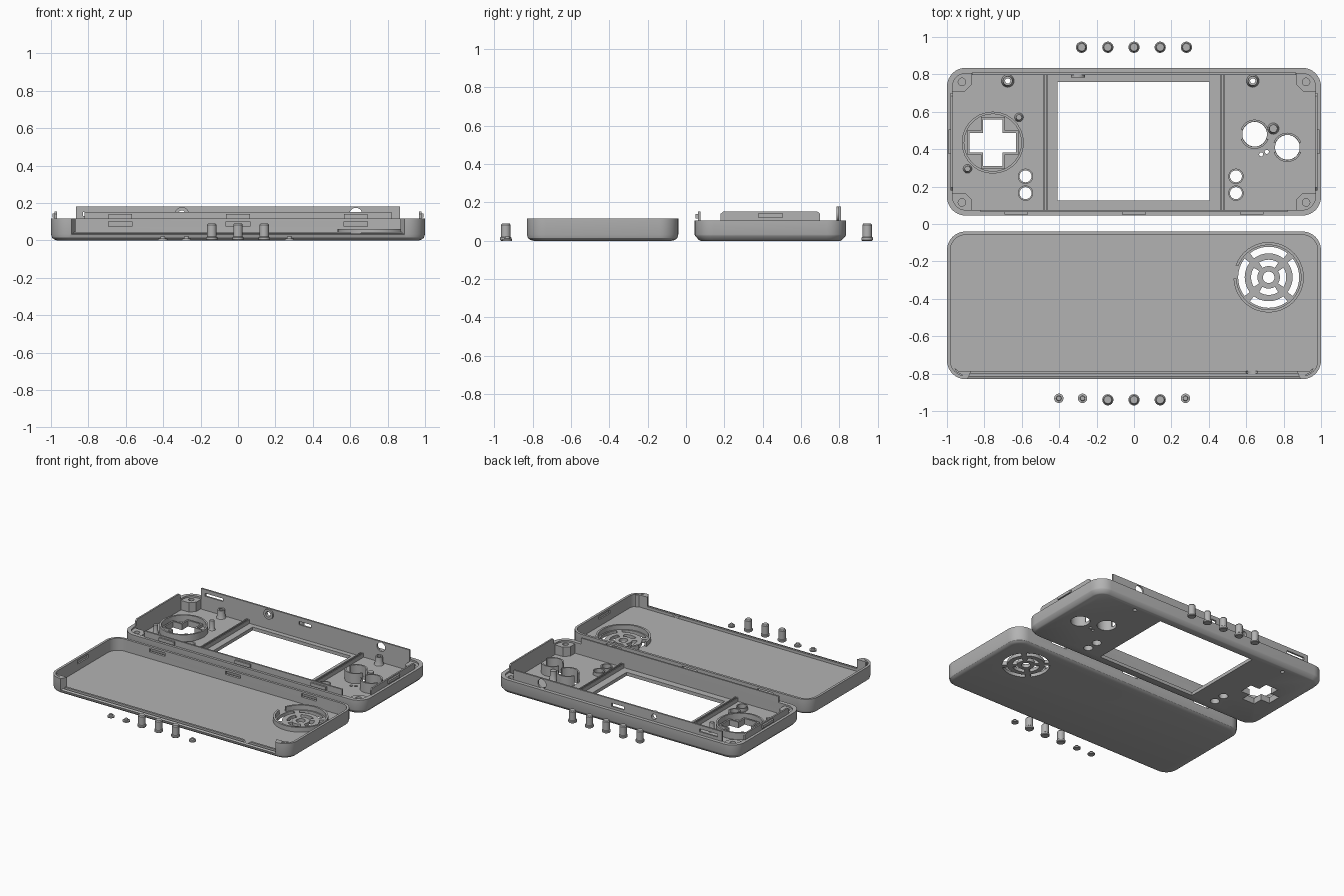
import bpy, bmesh, math
from mathutils import Matrix, Vector

if "Cube" in bpy.data.objects:
    bpy.data.objects.remove(bpy.data.objects["Cube"])

grey = bpy.data.materials.new("grey plastic")
grey.diffuse_color = (0.45, 0.45, 0.45, 1)
grey.use_nodes = True
grey.node_tree.nodes["Principled BSDF"].inputs["Base Color"].default_value = grey.diffuse_color


def finish(name, bm, smooth=True):
    bmesh.ops.recalc_face_normals(bm, faces=bm.faces)
    me = bpy.data.meshes.new(name)
    bm.to_mesh(me)
    bm.free()
    me.materials.append(grey)
    ob = bpy.data.objects.new(name, me)
    bpy.context.collection.objects.link(ob)
    return ob


def loft(name, loops, closed=False):
    """Skin a list of equal point loops into a solid."""
    bm = bmesh.new()
    rows = [[bm.verts.new(p) for p in lp] for lp in loops]
    n = len(rows[0])
    pairs = list(zip(rows, rows[1:])) + ([(rows[-1], rows[0])] if closed else [])
    for a, b in pairs:
        for i in range(n):
            j = (i + 1) % n
            bm.faces.new((a[i], a[j], b[j], b[i]))
    if not closed:
        bm.faces.new(rows[0])
        bm.faces.new(rows[-1])
    return finish(name, bm)


def prism(name, pts, z0, z1):
    return loft(name, [[(x, y, z) for x, y in pts] for z in (z0, z1)])


def box(name, x0, x1, y0, y1, z0, z1):
    return prism(name, [(x0, y0), (x1, y0), (x1, y1), (x0, y1)], z0, z1)


def circle(cx, cy, r, n=28):
    return [(cx + r * math.cos(2 * math.pi * i / n), cy + r * math.sin(2 * math.pi * i / n)) for i in range(n)]


def turned(name, cx, cy, profile, closed=False, n=28):
    """Round part from (radius, z) pairs."""
    return loft(name, [[(x, y, z) for x, y in circle(cx, cy, r, n)] for r, z in profile], closed)


def tube(name, cx, cy, r0, r1, z0, z1):
    return turned(name, cx, cy, [(r0, z0), (r1, z0), (r1, z1), (r0, z1)], True)


def arc(name, cx, cy, r0, r1, a0, a1, z0, z1, n=16):
    """Piece of a ring between two angles in degrees."""
    ang = [math.radians(a0 + (a1 - a0) * i / n) for i in range(n + 1)]
    pts = [(cx + r1 * math.cos(a), cy + r1 * math.sin(a)) for a in ang]
    pts += [(cx + r0 * math.cos(a), cy + r0 * math.sin(a)) for a in reversed(ang)]
    return prism(name, pts, z0, z1)


def hole_y(x, z, r, y0, y1):
    """Round cutter along y."""
    return loft("cutter", [[(px, y, pz) for px, pz in circle(x, z, r)] for y in (y0, y1)])


def cross(cx, cy, w, a):
    return [(cx + x, cy + y) for x, y in ((-w, -a), (w, -a), (w, -w), (a, -w), (a, w), (w, w), (w, a),
                                          (-w, a), (-w, w), (-a, w), (-a, -w), (-w, -w))]


def cut(ob, cutters):
    for c in cutters:
        m = ob.modifiers.new("cut", 'BOOLEAN')
        m.operation, m.solver, m.object = 'DIFFERENCE', 'EXACT', c
    dg = bpy.context.evaluated_depsgraph_get()
    dg.update()
    me = bpy.data.meshes.new_from_object(ob.evaluated_get(dg))
    ob.modifiers.clear()
    ob.data = me
    for c in cutters:
        bpy.data.objects.remove(c)


def tray(name, cy, profile, hx=1.0, hy=0.395, rad=0.1):
    """Open rounded tray from (inset, z) pairs running outside, over the rim and inside."""
    loops = []
    for d, z in profile:
        r = max(rad - d, 0.02)
        lp = []
        for k, (sx, sy) in enumerate(((1, 1), (-1, 1), (-1, -1), (1, -1))):
            for i in range(9):
                a = math.pi / 2 * (k + i / 8)
                lp.append((sx * (hx - d - r) + r * math.cos(a), cy + sy * (hy - d - r) + r * math.sin(a), z))
        loops.append(lp)
    return loft(name, loops)


F = 0.025            # floor thickness
HOOKS = (-0.63, 0, 0.63)

# ---- face half of the case
face = tray("face_shell", 0.44, [(0.03, 0), (0.022, 0.004), (0.003, 0.025), (0, 0.033), (0, 0.107), (0.03, 0.107), (0.03, F)])
PAD = (-0.755, 0.435)
ROUND = ((0.645, 0.48), (0.82, 0.41))
SMALL = [(x, y) for x in (-0.58, 0.545) for y in (0.255, 0.165)]
POSTS = ((-0.675, 0.765), (0.635, 0.765))
cuts = [box("cutter", -0.41, 0.405, 0.125, 0.76, -1, 1), prism("cutter", cross(*PAD, 0.052, 0.125), -1, 1)]
holes = [(c, 0.066) for c in ROUND] + [(c, 0.032) for c in SMALL] + [(c, 0.014) for c in POSTS]
holes += [((0.68, 0.372), 0.011), ((0.71, 0.386), 0.011)]
cuts += [prism("cutter", circle(*c, r), -1, 1) for c, r in holes]
cut(face, cuts)

# rear wall with its ports
rear = box("rear_wall", -0.865, 0.865, 0.796, 0.809, 0.02, 0.18)
cut(rear, [hole_y(0.63, 0.14, 0.034, 0.7, 0.9), hole_y(-0.3, 0.14, 0.02, 0.7, 0.9),
           box("cutter", -0.83, -0.68, 0.7, 0.9, 0.13, 0.152), box("cutter", -0.05, 0.05, 0.7, 0.9, 0.125, 0.15)])
port = tube("port_collar", 0, 0, 0.02, 0.038, -0.012, 0.0)
port.matrix_world = Matrix.Translation((-0.3, 0.796, 0.14)) @ Matrix.Rotation(math.pi / 2, 4, 'X') @ Matrix.Translation((0, 0, 0.012))

# front and side tongues with snap hooks
box("front_tongue", -0.82, 0.82, 0.063, 0.075, 0.02, 0.152)
for x in HOOKS:
    box("front_hook", x - 0.063, x + 0.063, 0.05, 0.065, 0.115, 0.14)
for s in (-1, 1):
    pts = [(0.18, 0.02), (0.70, 0.02), (0.70, 0.14), (0.685, 0.153), (0.195, 0.153), (0.18, 0.14)]
    loft("side_tongue", [[(s * x, y, z) for y, z in pts] for x in (0.968, 0.98)])
    box("side_hook", *sorted((s * 0.975, s * 0.993)), 0.375, 0.505, 0.122, 0.143)
    # ribs beside the screen
    for x in (0.465, 0.482):
        box("screen_rib", s * x - 0.004, s * x + 0.004, 0.07, 0.8, 0.02, 0.055)
    # corner screw bosses
    for y, t in ((0.76, 1), (0.115, -1)):
        bx, q = s * 0.92, 0.052
        pts = [(-q, q), (-q, -q * 0.3), (-q * 0.3, -q), (q, -q), (q, q * 0.4), (q * 0.4, q)]
        boss = prism("corner_boss", [(bx + s * a, y + t * b) for a, b in pts], 0.02, 0.095)
        cut(boss, [prism("cutter", circle(bx, y, 0.02), 0.04, 1)])

# cross pad guides
tube("pad_ring", *PAD, 0.153, 0.166, 0.02, 0.075)
guide = prism("pad_guide", cross(*PAD, 0.064, 0.137), 0.02, 0.045)
cut(guide, [prism("cutter", cross(*PAD, 0.052, 0.125), -1, 1)])

# button guides
for c in ROUND:
    for a in (20, 200):
        arc("button_guide", *c, 0.067, 0.078, a, a + 140, 0.02, 0.1)
for c in SMALL:
    tube("small_button_guide", *c, 0.032, 0.041, 0.02, 0.05)

# screw posts and locating pegs
for c in POSTS:
    turned("screw_post", *c, [(0.014, 0.02), (0.036, 0.02), (0.028, 0.04), (0.025, 0.085), (0.014, 0.085)], True)
for x, y, r in ((-0.615, 0.57, 0.018), (-0.89, 0.295, 0.018), (0.745, 0.51, 0.025)):
    turned("locating_peg", x, y, [(r + 0.008, 0.02), (r, 0.035), (r * 0.85, 0.095)])

# ---- back half of the case
lid = tray("back_shell", -0.435, [(0.035, 0), (0.018, 0.004), (0.006, 0.014), (0, 0.033), (0, 0.116), (0.018, 0.116), (0.018, F)])
G = (0.72, -0.285)
notch = [(-0.77, 0.2), (-0.77, 0.045), (-0.787, 0.045), (-0.86, 0.022), (-0.86, 0.2)]
cuts = [loft("cutter", [[(s * (0.87 - (y + 0.787) * 0.5), y, z) for y, z in notch] for s in (-1, 1)])]
cuts += [box("cutter", x - 0.063, x + 0.063, -0.07, -0.03, 0.075, 0.1) for x in HOOKS]
cuts += [box("cutter", s - 0.0195 * s - 0.012, s - 0.0195 * s + 0.012, -0.5, -0.37, 0.075, 0.1) for s in (-1, 1)]
# speaker grille openings
cuts += [prism("cutter", circle(*G, 0.031), -1, 1)]
for k in range(4):
    cuts += [arc("cutter", *G, 0.128, 0.163, 90 * k - 38, 90 * k + 38, -1, 1),
             arc("cutter", *G, 0.06, 0.094, 90 * k - 33, 90 * k + 33, -1, 1)]
cut(lid, cuts)
arc("speaker_rim", *G, 0.173, 0.188, -178, 160, 0.02, 0.06, 40)
ridge = box("rear_ridge", -0.88, 0.88, -0.8, -0.785, 0.02, 0.045)
cut(ridge, [hole_y(0.63, 0.06, 0.034, -0.9, -0.7)])
for s in (-1, 1):
    prism("rear_corner", [(s * 0.87, -0.785), (s * 0.94, -0.785), (s * 0.96, -0.77), (s * 0.95, -0.79),
                          (s * 0.9, -0.818), (s * 0.885, -0.818)], 0.02, 0.116)

# ---- loose buttons
def tall_button(x, y):
    turned("tall_button", x, y, [(0.026, 0), (0.03, 0.004), (0.03, 0.016), (0.025, 0.02), (0.025, 0.083), (0.02, 0.09)])


for i in range(-2, 3):
    tall_button(i * 0.14, 0.945)
for i in range(-1, 2):
    tall_button(i * 0.14, -0.94)
for x in (-0.402, -0.275, 0.275):
    turned("small_button", x, -0.932, [(0.025, 0), (0.025, 0.009), (0.014, 0.011), (0.012, 0.022)])

# crisp edges, smooth curves
bpy.ops.object.select_all(action='DESELECT')
for ob in bpy.context.scene.objects:
    ob.select_set(True)
    bpy.context.view_layer.objects.active = ob
bpy.ops.object.shade_smooth_by_angle(angle=math.radians(30))
